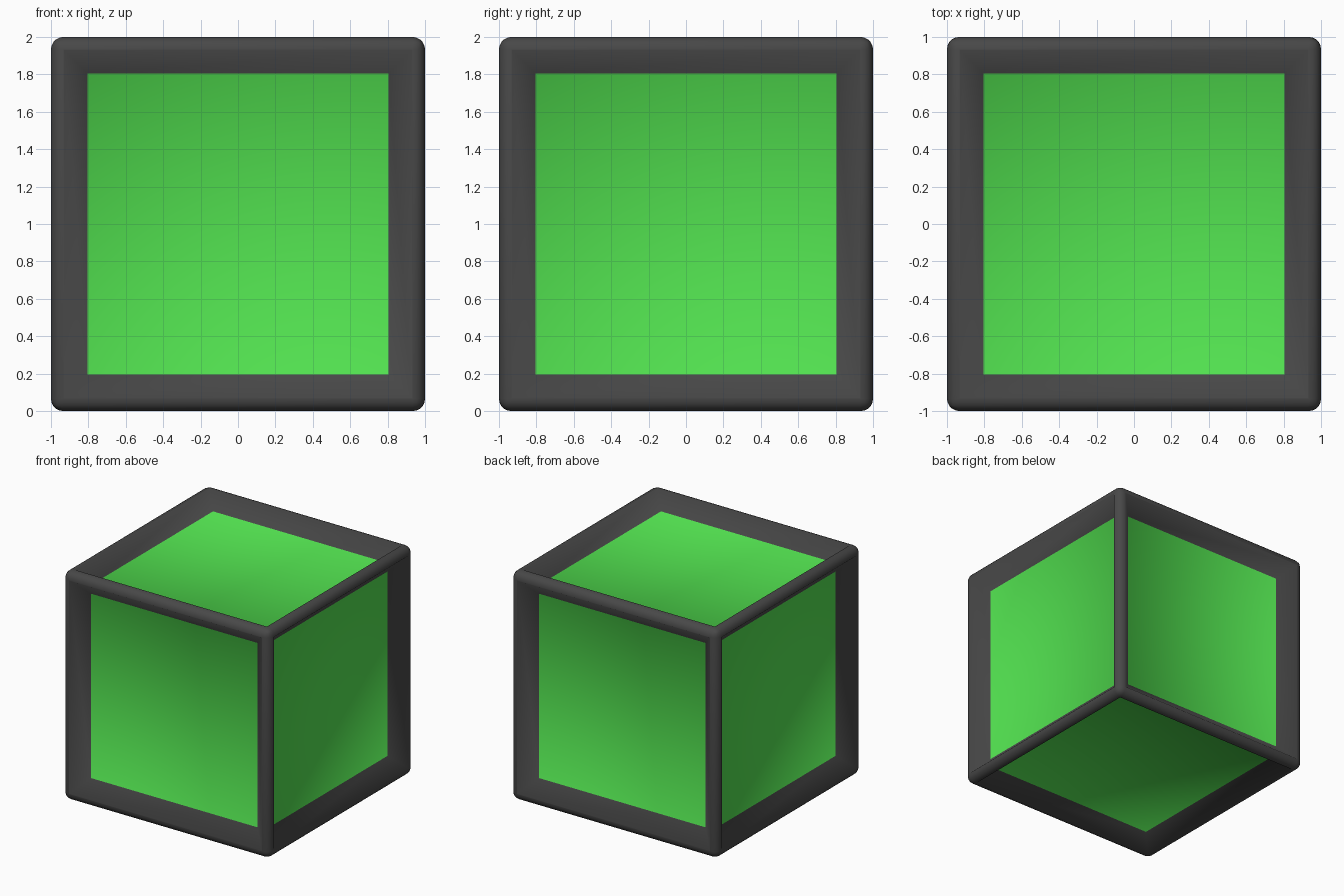
import bpy, bmesh
from mathutils import Vector

if "Cube" in bpy.data.objects:
    bpy.data.objects.remove(bpy.data.objects["Cube"])


def material(name, rgb):
    m = bpy.data.materials.new(name)
    m.diffuse_color = (*rgb, 1)
    m.use_nodes = True
    m.node_tree.nodes["Principled BSDF"].inputs["Base Color"].default_value = m.diffuse_color
    return m


bm = bmesh.new()
bmesh.ops.create_cube(bm, size=2)
outer_edges = list(bm.edges)
sides = list(bm.faces)

# Flat rim on each side, then a slope down to the sunken panel
for f in sides:
    bmesh.ops.inset_region(bm, faces=[f], thickness=0.07, use_even_offset=True)
for f in sides:
    f.material_index = 0
    bmesh.ops.inset_individual(bm, faces=[f], thickness=0.125, depth=-0.12,
                               use_even_offset=True)
    f.material_index = 1

# Rounded outer bars
bmesh.ops.bevel(bm, geom=outer_edges, offset=0.066, offset_type='OFFSET',
                segments=5, profile=0.5, affect='EDGES', material=0)

# Stand on the ground, smooth all over
bmesh.ops.translate(bm, verts=bm.verts, vec=Vector((0, 0, 1)))
bmesh.ops.recalc_face_normals(bm, faces=bm.faces)
for f in bm.faces:
    f.smooth = True

mesh = bpy.data.meshes.new("framed_cube")
bm.to_mesh(mesh)
bm.free()
mesh.materials.append(material("dark_frame", (0.065, 0.065, 0.065)))
mesh.materials.append(material("green_panel", (0.085, 0.76, 0.08)))
cube = bpy.data.objects.new("framed_cube", mesh)
bpy.context.collection.objects.link(cube)
